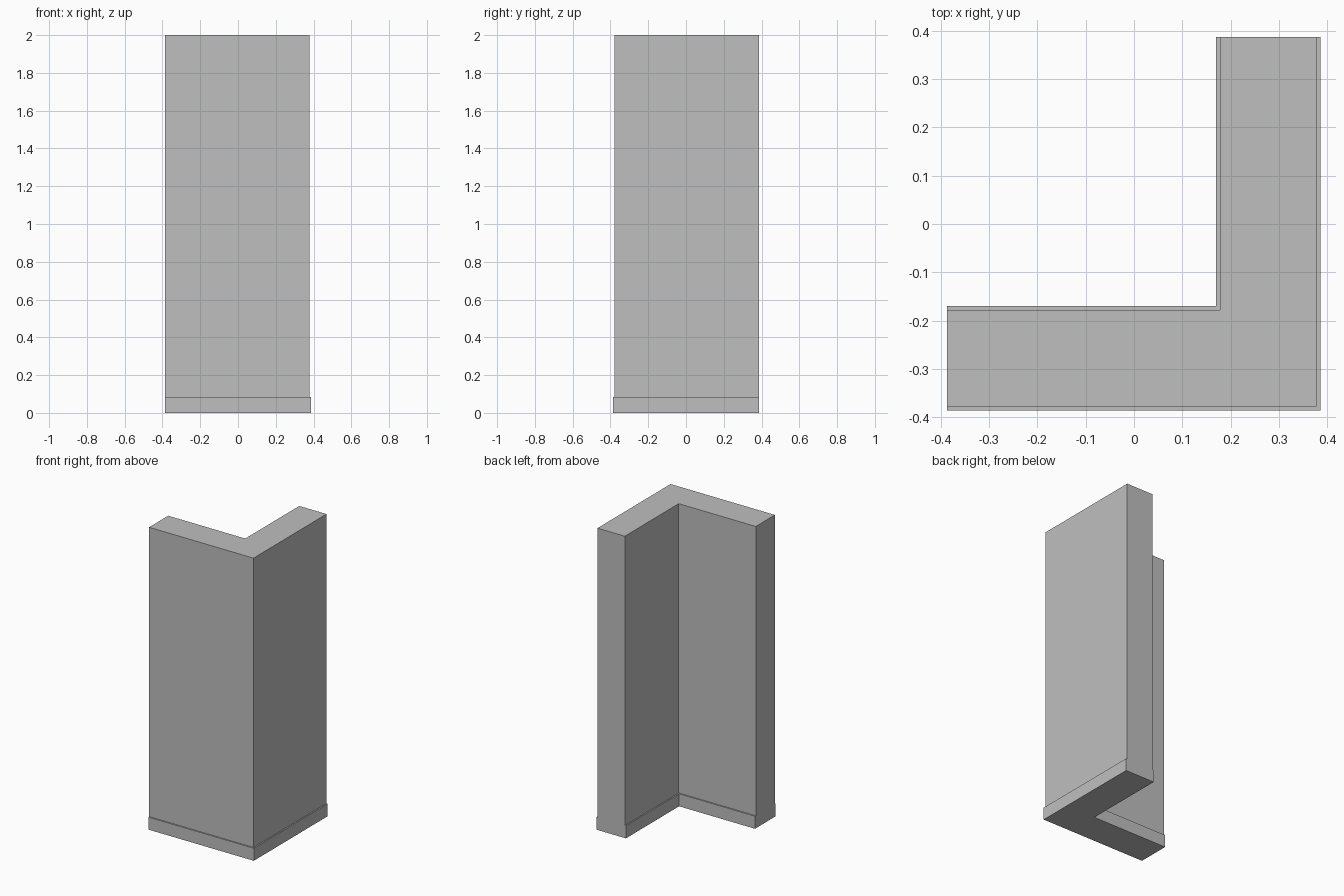
import bpy
import bmesh

cube = bpy.data.objects.get("Cube")
if cube:
    bpy.data.objects.remove(cube, do_unlink=True)

END = 0.387        # free ends of both wings
WALL_OUT = 0.378   # outer wall face
WALL_IN = 0.178    # inner wall face
TRIM = 0.0085      # how far the skirting stands proud
TRIM_TOP = 0.083

grey = bpy.data.materials.new("plain_grey")
grey.use_nodes = True
colour = (0.52, 0.52, 0.52, 1.0)
grey.diffuse_color = colour
grey.node_tree.nodes["Principled BSDF"].inputs["Base Color"].default_value = colour


def corner_prism(name, outer, inner, bottom, top):
    """Extrude an L-shaped plan whose corner points to +x, -y."""
    plan = [(-END, -outer), (outer, -outer), (outer, END),
            (inner, END), (inner, -inner), (-END, -inner)]
    bm = bmesh.new()
    base = bm.faces.new([bm.verts.new((x, y, bottom)) for x, y in plan])
    grown = bmesh.ops.extrude_face_region(bm, geom=[base], use_keep_orig=True)
    raised = [v for v in grown["geom"] if isinstance(v, bmesh.types.BMVert)]
    bmesh.ops.translate(bm, verts=raised, vec=(0, 0, top - bottom))
    bmesh.ops.recalc_face_normals(bm, faces=bm.faces)
    mesh = bpy.data.meshes.new(name)
    bm.to_mesh(mesh)
    bm.free()
    mesh.materials.append(grey)
    obj = bpy.data.objects.new(name, mesh)
    bpy.context.collection.objects.link(obj)
    return obj


# Skirting wraps both long sides and is flush at the free ends
corner_prism("skirting", WALL_OUT + TRIM, WALL_IN - TRIM, 0.0, TRIM_TOP)
# Corner wall stands on the skirting course
corner_prism("corner_wall", WALL_OUT, WALL_IN, TRIM_TOP, 2.0)
